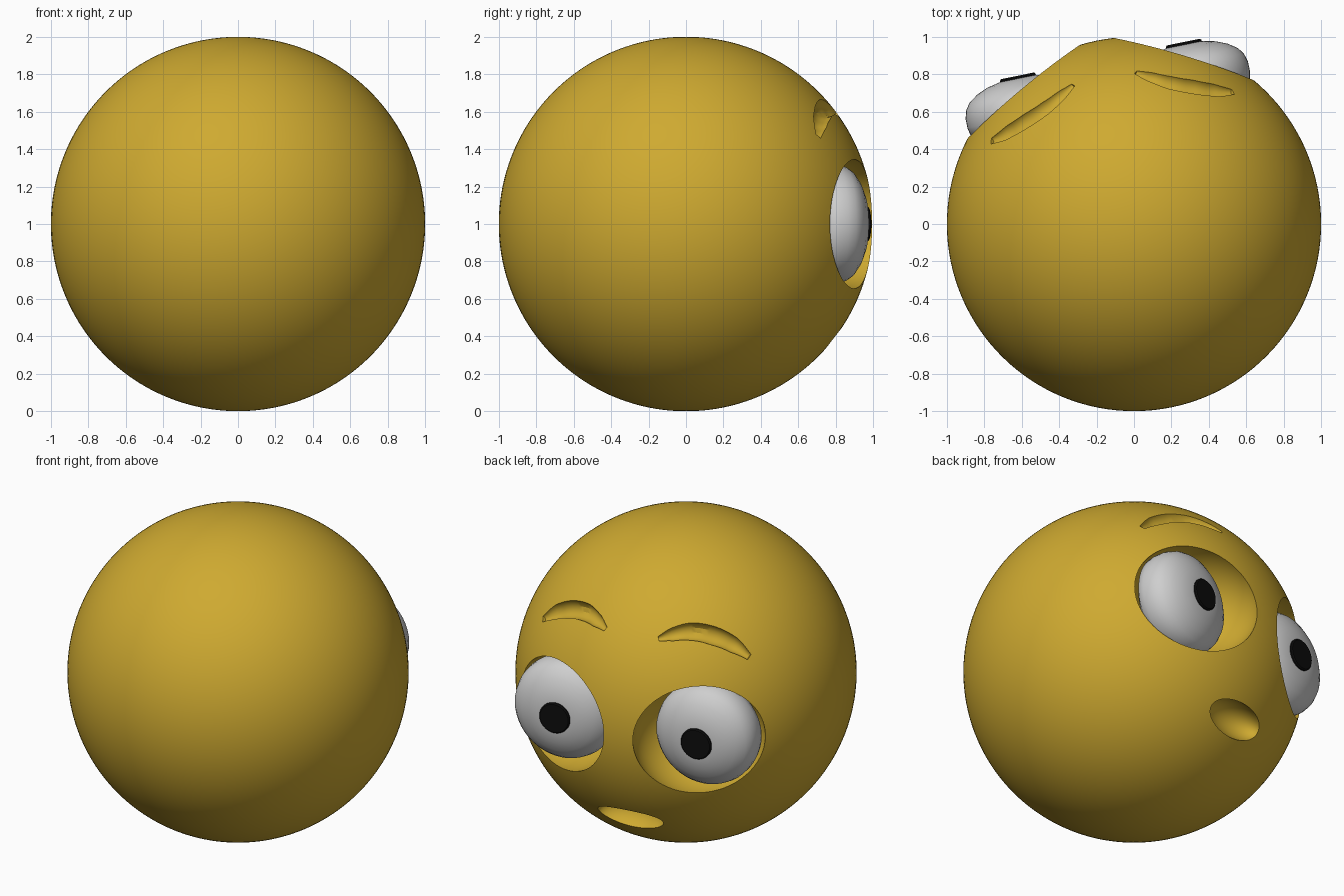
import bpy
import bmesh
from math import radians, sin, cos, pi
from mathutils import Matrix, Vector

if "Cube" in bpy.data.objects:
    bpy.data.objects.remove(bpy.data.objects["Cube"], do_unlink=True)

# The face is turned a little away from the back axis; local y points out of the face
FACE = Matrix.Translation((0, 0, 1)) @ Matrix.Rotation(radians(11.5), 4, 'Z')


def material(name, rgb, rough):
    m = bpy.data.materials.new(name)
    m.use_nodes = True
    m.diffuse_color = (*rgb, 1)
    bsdf = m.node_tree.nodes["Principled BSDF"]
    bsdf.inputs["Base Color"].default_value = (*rgb, 1)
    bsdf.inputs["Roughness"].default_value = rough
    return m


YELLOW = material("golden yellow", (0.62, 0.40, 0.03), 0.6)
WHITE = material("eye white", (0.62, 0.62, 0.62), 0.5)
BLACK = material("pupil black", (0.004, 0.004, 0.004), 0.5)


def select(ob):
    bpy.ops.object.select_all(action='DESELECT')
    ob.select_set(True)
    bpy.context.view_layer.objects.active = ob


def add_object(name, bm, mat, matrix):
    bmesh.ops.recalc_face_normals(bm, faces=bm.faces)
    me = bpy.data.meshes.new(name)
    bm.to_mesh(me)
    bm.free()
    me.materials.append(mat)
    ob = bpy.data.objects.new(name, me)
    ob.matrix_world = matrix
    bpy.context.collection.objects.link(ob)
    return ob


def ball(name, matrix, segments=64, rings=48):
    bm = bmesh.new()
    bmesh.ops.create_uvsphere(bm, u_segments=segments, v_segments=rings, radius=1)
    return add_object(name, bm, YELLOW, matrix)


def lathe(name, profile, mat, matrix, steps=48):
    """Spin (radius, depth) points round the local y axis."""
    bm = bmesh.new()
    verts = [bm.verts.new((r, d, 0)) for r, d in profile]
    edges = [bm.edges.new(pair) for pair in zip(verts, verts[1:])]
    bmesh.ops.spin(bm, geom=verts + edges, cent=(0, 0, 0), axis=(0, 1, 0),
                   angle=2 * pi, steps=steps)
    bmesh.ops.remove_doubles(bm, verts=bm.verts, dist=0.0005)
    ob = add_object(name, bm, mat, matrix)
    select(ob)
    bpy.ops.object.shade_smooth_by_angle(angle=radians(40))
    return ob


def hollow(name, direction, distance, size):
    """Ellipsoid cutter whose depth axis points out of the head."""
    d = Vector(direction).normalized()
    turn = d.to_track_quat('Y', 'Z').to_matrix().to_4x4()
    m = FACE @ Matrix.Translation(d * distance) @ turn @ Matrix.Diagonal((*size, 1))
    return ball(name, m, 48, 32)


def brow_groove(name, side):
    """Tapered tube cutter lying along the head's surface."""
    path = [(.17, .585, .015), (.24, .61, .04), (.34, .625, .055),
            (.46, .60, .058), (.57, .545, .05), (.66, .47, .02)]
    cu = bpy.data.curves.new(name, 'CURVE')
    cu.dimensions = '3D'
    cu.bevel_depth = 1
    cu.bevel_resolution = 4
    cu.use_fill_caps = True
    cu.resolution_u = 5
    sp = cu.splines.new('BEZIER')
    sp.bezier_points.add(len(path) - 1)
    for p, (u, z, r) in zip(sp.bezier_points, path):
        n = (1 - u * u - z * z) ** 0.5
        p.co = Vector((side * u, n, z)) * 1.0
        p.radius = r
        p.handle_left_type = p.handle_right_type = 'AUTO'
    ob = bpy.data.objects.new(name, cu)
    ob.matrix_world = FACE
    bpy.context.collection.objects.link(ob)
    select(ob)
    bpy.ops.object.convert(target='MESH')
    return bpy.context.object


# Head, with sockets, brows and mouth hollowed out
head = ball("head", FACE, 128, 96)
cutters = [hollow("mouth_cutter", (0.02, 0.78, -0.615), 0.985, (0.21, 0.13, 0.105))]
for label, side in (("left", 1), ("right", -1)):
    a = radians(28.3)
    cutters.append(hollow(label + "_socket_cutter", (side * sin(a), cos(a), 0),
                          0.92, (0.39, 0.35, 0.345)))
    cutters.append(brow_groove(label + "_brow_cutter", side))

for cutter in cutters:
    mod = head.modifiers.new(cutter.name, 'BOOLEAN')
    mod.operation = 'DIFFERENCE'
    mod.solver = 'EXACT'
    mod.object = cutter
    select(head)
    bpy.ops.object.modifier_apply(modifier=mod.name)
for cutter in cutters:
    bpy.data.objects.remove(cutter, do_unlink=True)
select(head)
bpy.ops.object.shade_smooth_by_angle(angle=radians(30))

# Eyes: shallow domes with rounded rims and raised pupils
EYE = [(0, .885), (.1, .885), (.17, .87), (.23, .845), (.28, .81), (.305, .775),
       (.318, .73), (.318, .68), (.31, .64), (.26, .6), (0, .58)]
PUPIL = [(0, .9), (.09, .9), (.097, .893), (.097, .87), (0, .87)]
for label, side in (("left", 1), ("right", -1)):
    place = FACE @ Matrix.Translation((side * 0.452, 0, 0))
    lathe(label + "_eye", EYE, WHITE, place)
    lathe(label + "_pupil", PUPIL, BLACK, place)
